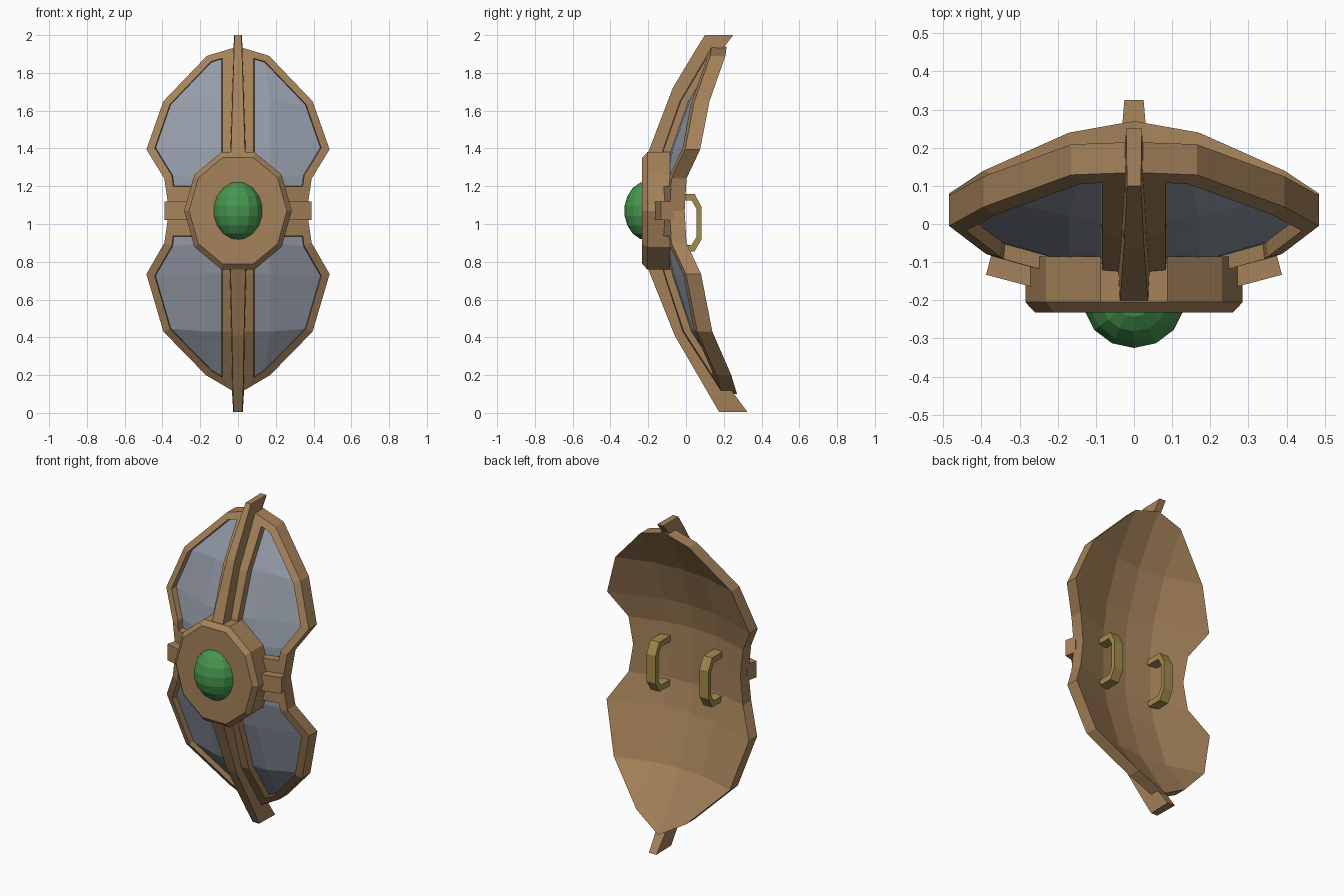
import bpy, bmesh, math
from mathutils import Vector

if "Cube" in bpy.data.objects:
    bpy.data.objects.remove(bpy.data.objects["Cube"])


def material(name, rgb):
    m = bpy.data.materials.new(name)
    m.diffuse_color = (*rgb, 1)
    m.use_nodes = True
    m.node_tree.nodes["Principled BSDF"].inputs["Base Color"].default_value = m.diffuse_color
    return m


BRONZE = material("bronze brown", (0.376, 0.223, 0.102))
STEEL = material("blue grey", (0.296, 0.328, 0.392))
GREEN = material("gem green", (0.061, 0.305, 0.076))
GOLD = material("handle gold", (0.376, 0.262, 0.075))


def finish(name, bm, *mats):
    bmesh.ops.recalc_face_normals(bm, faces=bm.faces[:])
    me = bpy.data.meshes.new(name)
    bm.to_mesh(me)
    bm.free()
    for m in mats:
        me.materials.append(m)
    ob = bpy.data.objects.new(name, me)
    bpy.context.collection.objects.link(ob)
    return ob


def loft(name, rings, mat):
    """Join rings of equal point count and cap both ends."""
    bm = bmesh.new()
    vs = [[bm.verts.new(p) for p in r] for r in rings]
    n = len(vs[0])
    for a, b in zip(vs, vs[1:]):
        for k in range(n):
            bm.faces.new((a[k], a[(k + 1) % n], b[(k + 1) % n], b[k]))
    bm.faces.new(vs[0])
    bm.faces.new(vs[-1])
    return finish(name, bm, mat)


# Curved shield body: back depth along z, plus a parabola across x
DEPTH = [(.1, .27), (.2, .225), (.43, .06), (.735, -.04), (.9, -.075),
         (1.24, -.075), (1.395, -.045), (1.65, .045), (1.89, .195), (1.94, .215)]


def back_y(x, z):
    for (z0, y0), (z1, y1) in zip(DEPTH, DEPTH[1:]):
        if z <= z1:
            break
    return y0 + (y1 - y0) * (z - z0) / (z1 - z0) + 0.51 * x * x


# centre height, side height, half width
ROWS = [(.1, .2, .17), (.43, .43, .395), (.735, .735, .485), (.9, .9, .39),
        (1.07, 1.07, .365), (1.24, 1.24, .39), (1.395, 1.395, .485),
        (1.65, 1.65, .395), (1.94, 1.89, .165)]
bm = bmesh.new()
grids = []
for off in (0, -0.08):
    g = []
    for zc, zs, w in ROWS:
        m = min(.17, w)
        g.append([bm.verts.new((x, back_y(x, z) + off, z))
                  for x, z in ((-w, zs), (-m, zs), (0, zc), (m, zs), (w, zs))])
    grids.append(g)
B, F = grids
last = len(ROWS) - 1
for g in grids:
    for i in range(last):
        for j in range(4):
            bm.faces.new((g[i][j], g[i][j + 1], g[i + 1][j + 1], g[i + 1][j]))
for i in (0, last):
    for j in range(4):
        bm.faces.new((B[i][j], B[i][j + 1], F[i][j + 1], F[i][j]))
for j in (0, 4):
    for i in range(last):
        bm.faces.new((B[i][j], B[i + 1][j], F[i + 1][j], F[i][j]))
bmesh.ops.remove_doubles(bm, verts=bm.verts[:], dist=1e-4)
bmesh.ops.recalc_face_normals(bm, faces=bm.faces[:])

# Cut off the middle bands, then sink the four panels inside their frames
for co, no in (((.04, 0, 0), (1, 0, 0)), ((-.04, 0, 0), (1, 0, 0)),
               ((0, 0, 1.155), (0, 0, 1)), ((0, 0, .98), (0, 0, 1))):
    bmesh.ops.bisect_plane(bm, geom=bm.verts[:] + bm.edges[:] + bm.faces[:],
                           plane_co=co, plane_no=no)
bm.normal_update()
panels = []
for f in bm.faces:
    c = f.calc_center_median()
    if f.normal.y < -.1 and abs(c.x) > .041 and not .98 < c.z < 1.155:
        panels.append(f)
bmesh.ops.inset_region(bm, faces=panels, thickness=.043, use_even_offset=True, use_boundary=True)
bmesh.ops.inset_region(bm, faces=panels, thickness=.004, use_even_offset=True, use_boundary=True)
bmesh.ops.translate(bm, verts=list({v for f in panels for v in f.verts}), vec=(0, .04, 0))
for f in panels:
    f.material_index = 1
finish("shield_body", bm, BRONZE, STEEL)


# Central ribs: height, front y, back y, half width
def rib(name, sections):
    loft(name, [[(-w, a, z), (w, a, z), (w * 1.15, b, z), (-w * 1.15, b, z)]
                for z, a, b, w in sections], BRONZE)


rib("upper_rib", [(2.0, .10, .25, .018), (1.92, .05, .19, .021), (1.72, -.07, .04, .027),
                  (1.38, -.20, -.08, .037), (1.25, -.20, -.10, .037)])
rib("lower_rib", [(.005, .175, .325, .022), (.10, .12, .255, .027), (.41, -.06, .03, .032),
                  (.76, -.20, -.08, .040), (.90, -.20, -.10, .040)])


# Ten-sided boss with a chamfered front
def ring(s, y):
    return [(.285 * s * math.cos(k * math.pi / 5), y,
             1.07 + .326 * s * math.sin(k * math.pi / 5)) for k in range(10)]


loft("centre_boss", [ring(1, -.085), ring(1, -.205), ring(.91, -.232)], BRONZE)

# Gem
bm = bmesh.new()
bmesh.ops.create_uvsphere(bm, u_segments=14, v_segments=9, radius=1)
for v in bm.verts:
    v.co = Vector((v.co.x * .135, v.co.y * .127 - .2, v.co.z * .158 + 1.07))
finish("gem", bm, GREEN)

# Side clips and rear grips, one of each per side
CLIP = [(.22, -.18), (.275, -.163), (.388, -.133), (.37, -.065), (.22, -.1)]
GRIP = [(-.07, 1.16), (.045, 1.16), (.083, 1.09), (.083, .92), (.045, .855), (-.07, .855),
        (-.07, .89), (.03, .89), (.055, .93), (.055, 1.08), (.03, 1.125), (-.07, 1.125)]
for side, s in (("left", -1), ("right", 1)):
    loft(side + "_clip", [[(s * x, y, z) for x, y in CLIP] for z in (1.02, 1.12)], BRONZE)
    loft(side + "_grip", [[(s * .18 + d, y, z) for y, z in GRIP] for d in (-.03, .03)], GOLD)
